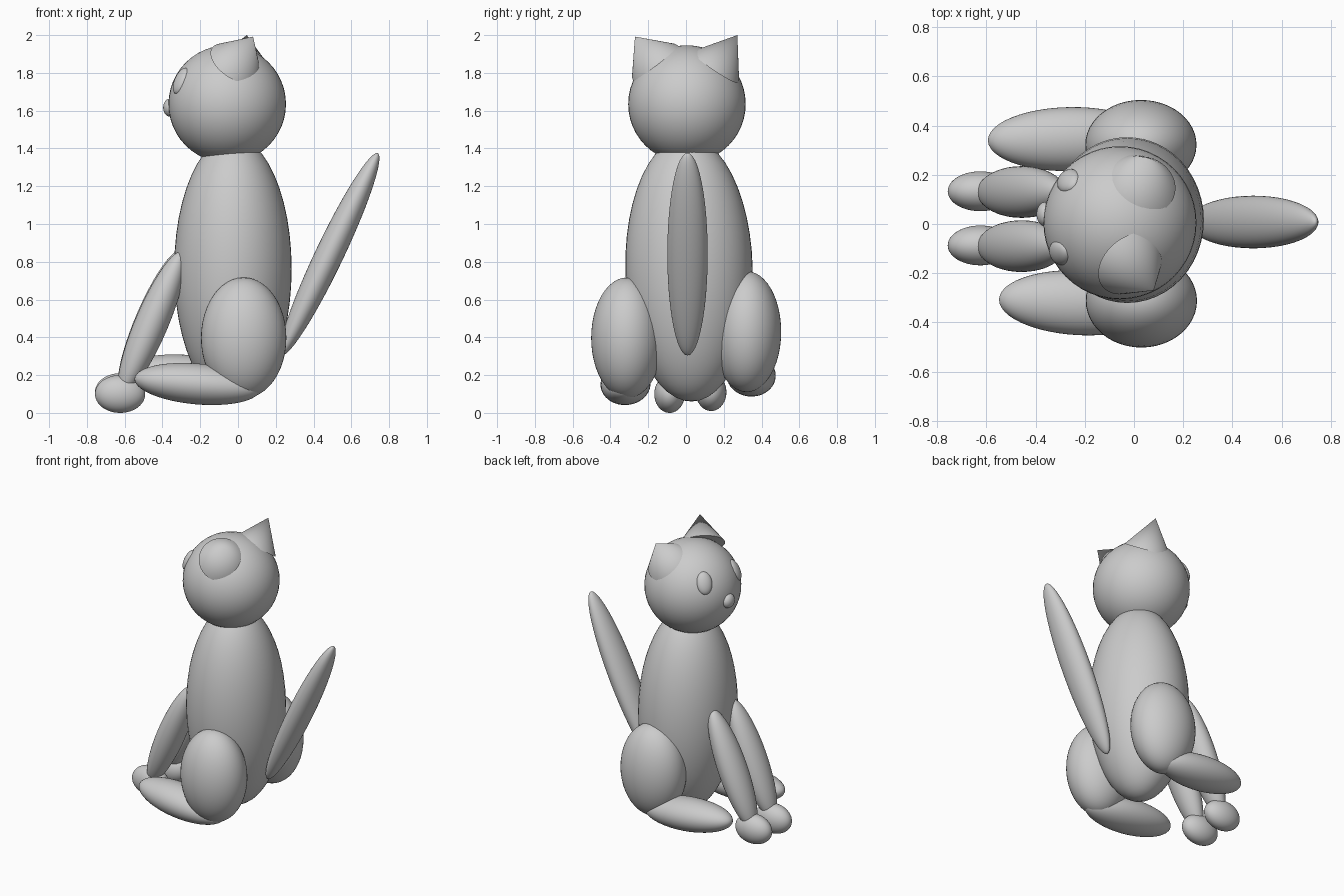
import bpy
from math import radians
from mathutils import Vector

if "Cube" in bpy.data.objects:
    bpy.data.objects.remove(bpy.data.objects["Cube"])


def smooth(ob, name):
    ob.name = name
    bpy.ops.object.shade_smooth_by_angle(angle=radians(40))
    return ob


def ellipsoid(name, loc, radii, rot=(0, 0, 0)):
    bpy.ops.mesh.primitive_uv_sphere_add(segments=48, ring_count=24, radius=1, location=loc,
                                         rotation=[radians(a) for a in rot])
    ob = bpy.context.object
    ob.scale = radii
    return smooth(ob, name)


def ear(name, base, tip, radius):
    base, tip = Vector(base), Vector(tip)
    axis = tip - base
    bpy.ops.mesh.primitive_cone_add(vertices=48, radius1=radius, radius2=0, depth=axis.length,
                                    location=(base + tip) / 2)
    ob = bpy.context.object
    ob.rotation_euler = axis.to_track_quat('Z', 'Y').to_euler()
    return smooth(ob, name)


# Body and head
HEAD = Vector((-0.057, 0.005, 1.635))
ellipsoid("body", (-0.027, 0.016, 0.762), (0.311, 0.337, 0.702), (1.3, 0, 0))
ellipsoid("head", HEAD, (0.311, 0.311, 0.311))

# Ears
ear("ear_right", (-0.012, -0.160, 1.850), (0.080, -0.270, 1.992), 0.15)
ear("ear_left", (0.020, 0.157, 1.830), (0.047, 0.272, 2.0), 0.15)

# Eyes: flattened ellipsoids lying on the head surface
for side, d in (("right", (-0.25, -0.125, 0.125)), ("left", (-0.215, 0.175, 0.135))):
    d = Vector(d).normalized()
    eye = ellipsoid("eye_" + side, HEAD + d * 0.298, (0.052, 0.075, 0.032))
    eye.rotation_euler = d.to_track_quat('Z', 'Y').to_euler()

# Nose
ellipsoid("nose", (-0.36, 0.04, 1.616), (0.036, 0.05, 0.048))

# Tail
ellipsoid("tail", (0.485, 0.008, 0.84), (0.075, 0.107, 0.593), (0, 25.5, 0))

# Front legs and paws
for side, y, dz in (("right", -0.09, 0.0), ("left", 0.13, 0.01)):
    ellipsoid("front_leg_" + side, (-0.457, y, 0.475 + dz), (0.088, 0.105, 0.41), (0, 23, 0))
    ellipsoid("front_paw_" + side, (-0.624, y + 0.003, 0.1 + dz), (0.133, 0.081, 0.1))

# Hind thighs and feet
ellipsoid("thigh_right", (0.03, -0.312, 0.397), (0.226, 0.19, 0.32))
ellipsoid("thigh_left", (0.028, 0.322, 0.43), (0.226, 0.182, 0.32))
ellipsoid("hind_foot_right", (-0.215, -0.32, 0.153), (0.335, 0.132, 0.108), (0, 5, -2.5))
ellipsoid("hind_foot_left", (-0.26, 0.345, 0.198), (0.335, 0.13, 0.108), (0, 5, 1))
